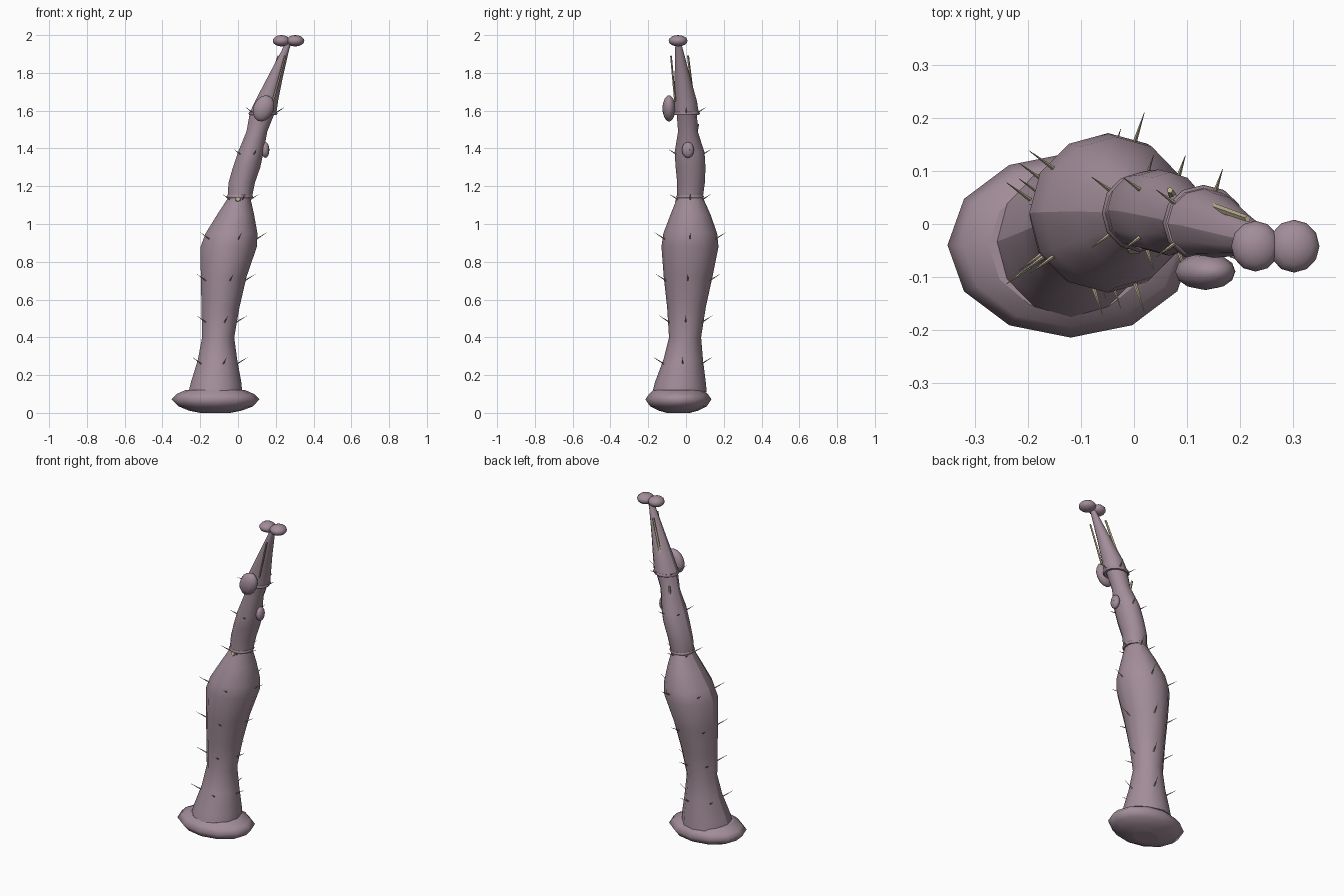
import bpy, bmesh, math
from mathutils import Vector, Matrix

if "Cube" in bpy.data.objects:
    bpy.data.objects.remove(bpy.data.objects["Cube"])

SIDES = 12


def material(name, rgb):
    m = bpy.data.materials.new(name)
    m.diffuse_color = (*rgb, 1)
    m.use_nodes = True
    m.node_tree.nodes["Principled BSDF"].inputs["Base Color"].default_value = m.diffuse_color
    return m


MAUVE = material("dusty mauve", (0.36, 0.265, 0.315))
TAN = material("pale straw", (0.52, 0.46, 0.30))


def finish(name, bm, mat, smooth=True):
    bmesh.ops.recalc_face_normals(bm, faces=bm.faces)
    me = bpy.data.meshes.new(name)
    for f in bm.faces:
        f.smooth = smooth
    bm.to_mesh(me)
    bm.free()
    me.materials.append(mat)
    ob = bpy.data.objects.new(name, me)
    bpy.context.collection.objects.link(ob)
    return ob


def loft(name, rings, crease=False):
    """Skin elliptical rings given as (z, x_left, x_right, y_front, y_back)."""
    bm = bmesh.new()
    loops = []
    for z, x0, x1, y0, y1 in rings:
        cx, cy, rx, ry = (x0 + x1) / 2, (y0 + y1) / 2, (x1 - x0) / 2, (y1 - y0) / 2
        loops.append([bm.verts.new((cx + rx * math.cos(2 * math.pi * i / SIDES),
                                    cy + ry * math.sin(2 * math.pi * i / SIDES), z))
                      for i in range(SIDES)])
    for a, b in zip(loops, loops[1:]):
        for i in range(SIDES):
            j = (i + 1) % SIDES
            bm.faces.new((a[i], a[j], b[j], b[i]))
        if crease:  # sharp seam down the left side
            bm.edges.get((a[SIDES // 2], b[SIDES // 2])).smooth = False
    for cap in (loops[0], loops[-1]):
        f = bm.faces.new(cap)
        for e in f.edges:
            e.smooth = False
    return finish(name, bm, MAUVE)


def ball(name, centre, radii, tilt=0):
    bm = bmesh.new()
    bmesh.ops.create_uvsphere(bm, u_segments=12, v_segments=8, radius=1)
    bm.transform(Matrix.Translation(centre) @ Matrix.Rotation(tilt, 4, 'Y')
                 @ Matrix.Diagonal((*radii, 1)))
    return finish(name, bm, MAUVE)


def rod(bm, start, end, r0, r1, sides=5):
    start, end = Vector(start), Vector(end)
    d = end - start
    mat = Matrix.Translation((start + end) / 2) @ d.to_track_quat('Z', 'Y').to_matrix().to_4x4()
    bmesh.ops.create_cone(bm, cap_ends=True, segments=sides, radius1=r0, radius2=r1,
                          depth=d.length, matrix=mat)


# Foot disc
loft("foot_disc", [(0.0, -0.20, -0.04, -0.10, 0.02), (0.012, -0.26, 0.02, -0.145, 0.065),
                   (0.035, -0.315, 0.08, -0.19, 0.11), (0.072, -0.353, 0.113, -0.215, 0.135),
                   (0.10, -0.325, 0.085, -0.195, 0.115), (0.122, -0.275, 0.035, -0.17, 0.09)])

# Lower stalk
lower = [(0.11, -0.262, 0.022, -0.178, 0.11), (0.16, -0.25, 0.018, -0.165, 0.105),
         (0.28, -0.213, -0.004, -0.12, 0.09), (0.40, -0.19, -0.02, -0.09, 0.08),
         (0.56, -0.193, 0.008, -0.10, 0.105), (0.72, -0.197, 0.045, -0.118, 0.14),
         (0.88, -0.198, 0.10, -0.13, 0.172), (0.95, -0.172, 0.103, -0.12, 0.165),
         (1.05, -0.11, 0.085, -0.082, 0.13), (1.15, -0.045, 0.063, -0.042, 0.085)]
loft("lower_stalk", lower, True)

# Middle stalk
middle = [(1.145, -0.055, 0.075, -0.047, 0.09), (1.22, -0.05, 0.09, -0.047, 0.10),
          (1.30, -0.027, 0.118, -0.055, 0.103), (1.38, 0.0, 0.135, -0.06, 0.098),
          (1.49, 0.045, 0.155, -0.042, 0.062), (1.59, 0.063, 0.195, -0.05, 0.058)]
loft("middle_stalk", middle, True)

# Upper stalk
upper = [(1.585, 0.06, 0.203, -0.065, 0.068), (1.65, 0.09, 0.212, -0.064, 0.058),
         (1.78, 0.158, 0.238, -0.06, 0.022), (1.92, 0.232, 0.27, -0.058, -0.015),
         (1.965, 0.25, 0.285, -0.055, -0.028)]
loft("upper_stalk", upper, True)

# Thin collars where the segments overlap
for name, (z, x0, x1, y0, y1) in (("lower_collar", middle[0]), ("upper_collar", upper[0])):
    g = 0.006
    loft(name, [(z - 0.008, x0, x1, y0, y1), (z, x0 - g, x1 + g, y0 - g, y1 + g),
                (z + 0.008, x0, x1, y0, y1)])

# Twin tip lobes and side bulbs
ball("left_tip_lobe", (0.23, -0.042, 1.97), (0.046, 0.048, 0.03))
ball("right_tip_lobe", (0.303, -0.042, 1.97), (0.048, 0.05, 0.03))
ball("front_bulb", (0.135, -0.09, 1.612), (0.054, 0.035, 0.072), math.radians(25))
ball("side_bulb", (0.145, 0.01, 1.392), (0.021, 0.032, 0.042))

# Bristles: five around the stalk at each level
bm = bmesh.new()


def bristles(rings, z, length):
    for a, b in zip(rings, rings[1:]):
        if a[0] <= z <= b[0]:
            t = (z - a[0]) / (b[0] - a[0])
            x0, x1, y0, y1 = [p + (q - p) * t for p, q in zip(a[1:], b[1:])]
            for k in range(5):
                ang = 2 * math.pi * k / 5
                c, s = math.cos(ang), math.sin(ang)
                base = Vector(((x0 + x1) / 2 + (x1 - x0) / 2 * c * 0.96,
                               (y0 + y1) / 2 + (y1 - y0) / 2 * s * 0.96, z))
                rod(bm, base, base + Vector((c, s, 0.6)) * length, 0.004, 0.0005, 4)
            return


for z in (0.26, 0.48, 0.70, 0.92):
    bristles(lower, z, 0.058)
bristles(lower, 1.13, 0.045)
bristles(middle, 1.37, 0.04)
bristles(upper, 1.59, 0.045)
finish("bristles", bm, TAN, False)

# Long slender strips beside the upper stalk
bm = bmesh.new()
rod(bm, (0.185, -0.058, 1.65), (0.25, -0.08, 1.89), 0.006, 0.005)
rod(bm, (0.135, 0.038, 1.65), (0.215, 0.01, 1.89), 0.008, 0.006)
finish("long_strips", bm, TAN, False)

# Small buds at the lower joint and behind the middle stalk
bm = bmesh.new()
rod(bm, (0.0, -0.035, 1.125), (0.0, -0.053, 1.132), 0.02, 0.012, 6)
rod(bm, (0.075, 0.05, 1.47), (0.068, 0.064, 1.53), 0.009, 0.006)
finish("small_buds", bm, TAN, False)
